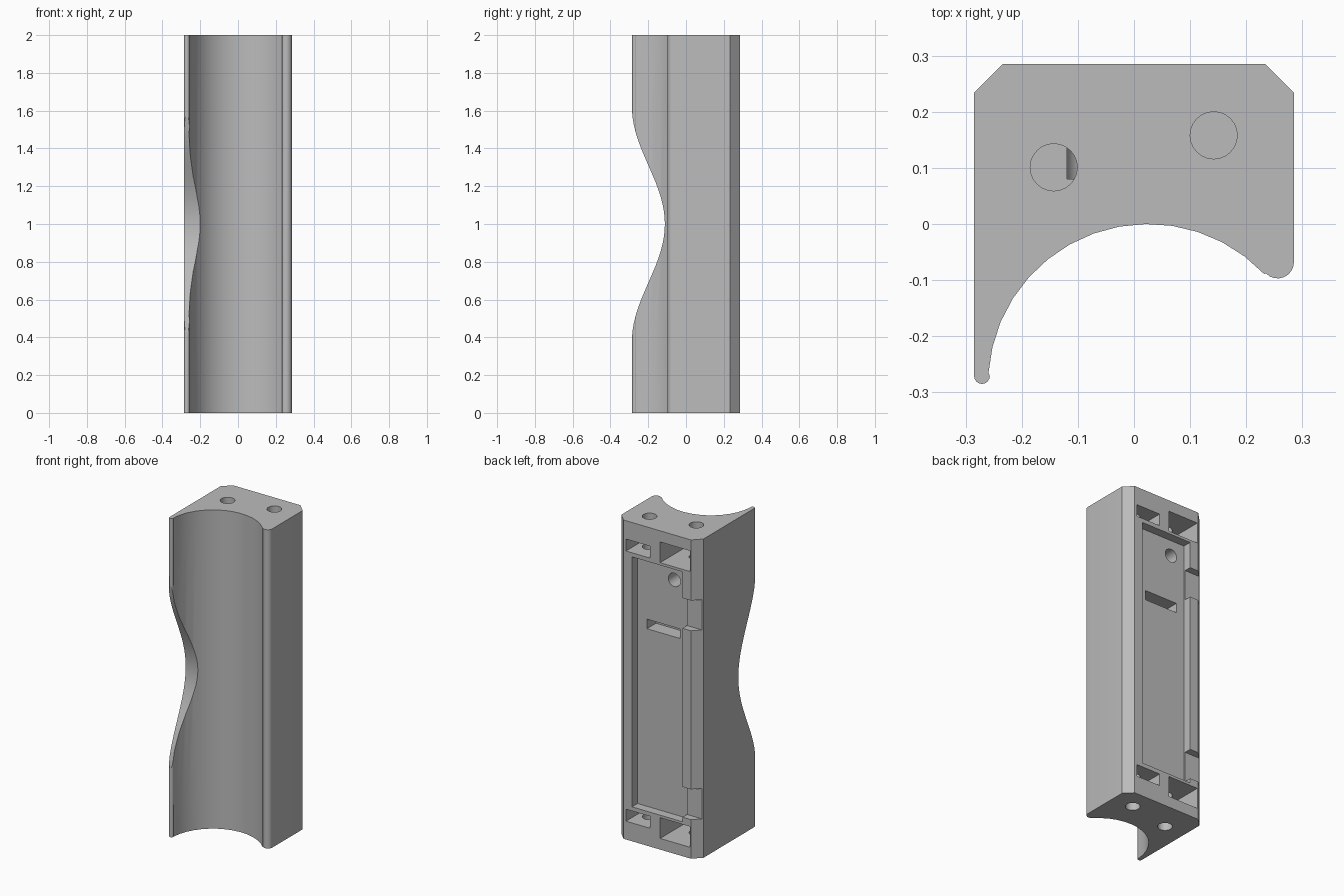
import bpy, bmesh, math

if "Cube" in bpy.data.objects:
    bpy.data.objects.remove(bpy.data.objects["Cube"])

grey = bpy.data.materials.new("warm_grey")
grey.diffuse_color = (0.5, 0.5, 0.5, 1)
grey.use_nodes = True
grey.node_tree.nodes["Principled BSDF"].inputs["Base Color"].default_value = grey.diffuse_color


def arc(cx, cy, r, a0, a1, n):
    """Points along an arc, angles in degrees."""
    return [(cx + r * math.cos(math.radians(a0 + (a1 - a0) * i / n)),
             cy + r * math.sin(math.radians(a0 + (a1 - a0) * i / n))) for i in range(n + 1)]


def prism(name, base, offset):
    """Extrude a closed 3D outline along an offset."""
    bm = bmesh.new()
    face = bm.faces.new([bm.verts.new(p) for p in base])
    ext = bmesh.ops.extrude_face_region(bm, geom=[face])
    bmesh.ops.translate(bm, vec=offset, verts=[v for v in ext["geom"] if isinstance(v, bmesh.types.BMVert)])
    bmesh.ops.recalc_face_normals(bm, faces=bm.faces)
    mesh = bpy.data.meshes.new(name)
    bm.to_mesh(mesh)
    bm.free()
    ob = bpy.data.objects.new(name, mesh)
    mesh.materials.append(grey)
    bpy.context.collection.objects.link(ob)
    return ob


def cut(cutter):
    """Subtract a cutter from the body and discard it."""
    cutter.hide_render = True
    mod = body.modifiers.new("cut", 'BOOLEAN')
    mod.operation, mod.solver, mod.object = 'DIFFERENCE', 'EXACT', cutter
    bpy.context.view_layer.objects.active = body
    bpy.ops.object.modifier_apply(modifier=mod.name)
    bpy.data.objects.remove(cutter)


def cut_box(x0, x1, y0, y1, z0, z1):
    cut(prism("box_cutter", [(x0, y0, z0), (x1, y0, z0), (x1, y1, z0), (x0, y1, z0)], (0, 0, z1 - z0)))


# Grip body: chamfered back, round finger channel, rounded lips
outline = [(0.285, 0.234), (0.234, 0.285), (-0.234, 0.285), (-0.285, 0.234)]
outline += arc(-0.271, -0.271, 0.014, 180, 360, 8)
outline += arc(0.025, -0.285, 0.285, 176, 43.5, 14)
outline += arc(0.256, -0.068, 0.029, 225, 360, 8)
body = prism("grip_body", [(x, y, 0) for x, y in outline], (0, 0, 2))

# Wave cut out of the long lip
wave = [(-0.4, -0.4, 0.38)]
for i in range(41):
    t = i / 40
    wave.append((-0.4, -0.286 + 0.174 * (0.5 - 0.5 * math.cos(2 * math.pi * t)), 0.38 + 1.24 * t))
wave.append((-0.4, -0.4, 1.62))
cut(prism("wave_cutter", wave, (0.45, 0, 0)))

# Back recess, its floor slot and the round socket
cut_box(-0.175, 0.175, 0.23, 0.4, 0.216, 1.784)
cut_box(-0.12, 0.11, 0.14, 0.25, 1.33, 1.39)
cut(prism("socket_cutter", [(x, 0.08, z) for x, z in arc(-0.08, 1.687, 0.042, 0, 345, 23)], (0, 0.17, 0)))

# Side notches through the chamfer
for z0, z1 in ((1.43, 1.62), (0.245, 0.435)):
    cut_box(-0.4, -0.17, 0.24, 0.4, z0, z1)

# End pockets and screw holes, mirrored top and bottom
for top in (False, True):
    def span(a, b):
        return (2 - b, 2 - a) if top else (a, b)
    cut_box(0.05, 0.217, 0.11, 0.4, *span(0.115, 0.19))
    cut_box(-0.228, -0.02, 0.05, 0.4, *span(0.07, 0.2))
    for x, y in ((-0.143, 0.101), (0.142, 0.158)):
        z0, z1 = span(-0.05, 0.3)
        cut(prism("hole_cutter", [(px, py, z0) for px, py in arc(x, y, 0.042, 0, 345, 23)], (0, 0, z1 - z0)))

body.select_set(True)
bpy.context.view_layer.objects.active = body
bpy.ops.object.shade_smooth_by_angle(angle=math.radians(30))
